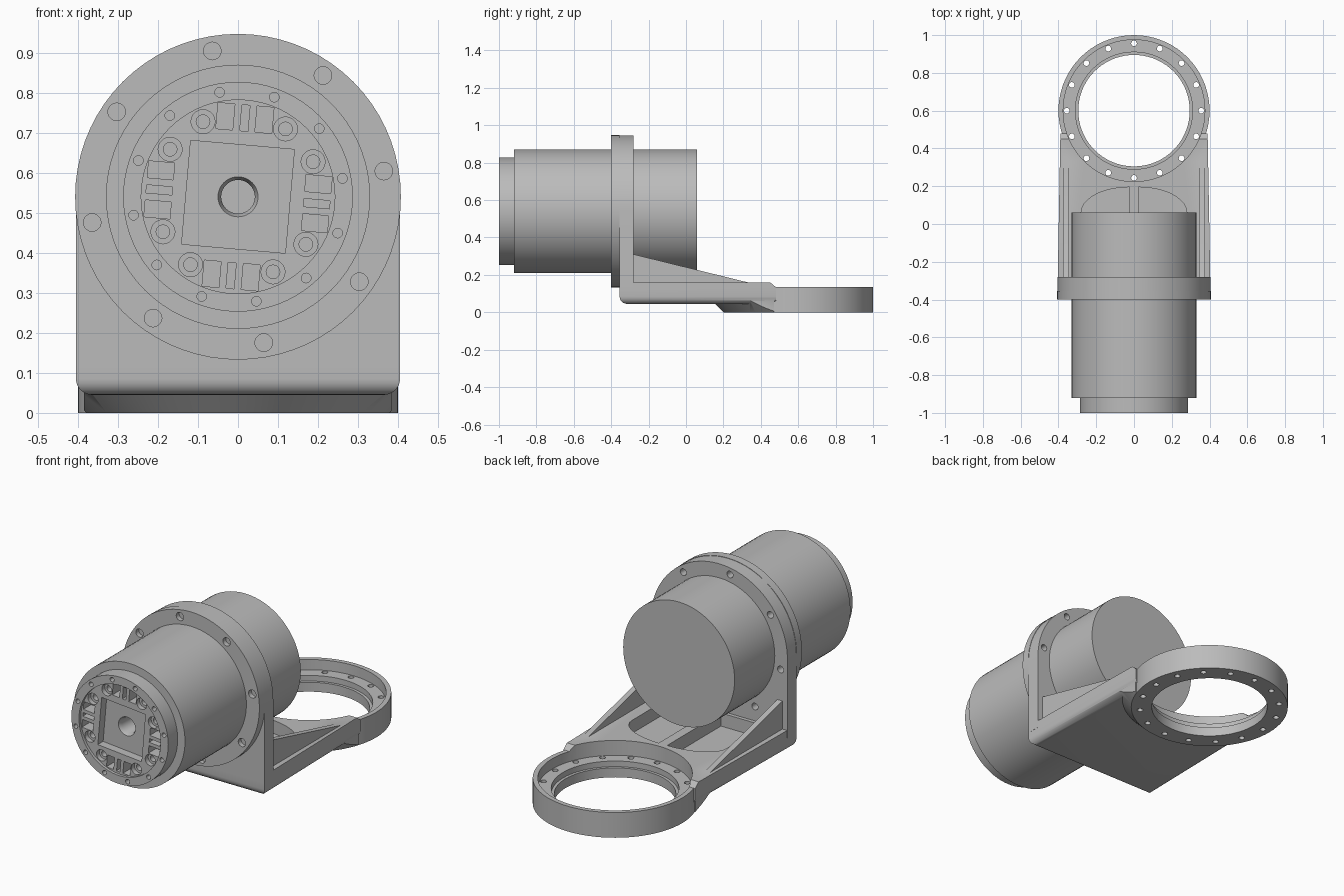
import bpy, bmesh
from math import sin, cos, radians, pi

if "Cube" in bpy.data.objects:
    bpy.data.objects.remove(bpy.data.objects["Cube"], do_unlink=True)

grey = bpy.data.materials.new("plain_grey")
grey.use_nodes = True
GREY = (0.5, 0.5, 0.5, 1)
grey.diffuse_color = GREY
grey.node_tree.nodes["Principled BSDF"].inputs["Base Color"].default_value = GREY

AXIS_Z = 0.54          # height of the motor axis
RING_Y = 0.6           # centre of the mounting ring
PLACE = {"x": lambda a, b, t: (t, a, b),
         "y": lambda a, b, t: (a, t, b),
         "z": lambda a, b, t: (a, b, t)}


def circle(cx, cy, r, n=72):
    return [(cx + r * cos(2 * pi * i / n), cy + r * sin(2 * pi * i / n)) for i in range(n)]


def rect(a0, a1, b0, b1):
    return [(a0, b0), (a1, b0), (a1, b1), (a0, b1)]


def polar(cx, cy, r, degrees):
    a = radians(degrees)
    return cx + r * cos(a), cy + r * sin(a)


def turned(points, degrees):
    """Turn an outline about the origin, then move it to the motor axis."""
    c, s = cos(radians(degrees)), sin(radians(degrees))
    return [(a * c - b * s, a * s + b * c + AXIS_Z) for a, b in points]


def solid(name, axis, *lofts):
    """Each loft is a list of (outline, offset) sections, capped at both ends."""
    bm = bmesh.new()
    for sections in lofts:
        rings = [[bm.verts.new(PLACE[axis](a, b, t)) for a, b in pts] for pts, t in sections]
        for low, high in zip(rings, rings[1:]):
            for i in range(len(low)):
                j = (i + 1) % len(low)
                bm.faces.new((low[i], low[j], high[j], high[i]))
        bm.faces.new(rings[0][::-1])
        bm.faces.new(rings[-1])
    bmesh.ops.recalc_face_normals(bm, faces=bm.faces)
    mesh = bpy.data.meshes.new(name)
    bm.to_mesh(mesh)
    bm.free()
    mesh.materials.append(grey)
    obj = bpy.data.objects.new(name, mesh)
    bpy.context.collection.objects.link(obj)
    return obj


def prism(points, low, high):
    return [(points, low), (points, high)]


def combine(obj, tool, operation="DIFFERENCE"):
    """Apply a boolean and throw the tool away."""
    mod = obj.modifiers.new("boolean", "BOOLEAN")
    mod.operation, mod.object, mod.solver = operation, tool, "EXACT"
    graph = bpy.context.evaluated_depsgraph_get()
    mesh = bpy.data.meshes.new_from_object(obj.evaluated_get(graph))
    obj.modifiers.clear()
    obj.data = mesh
    bpy.data.objects.remove(tool, do_unlink=True)


def cut(obj, axis, *lofts):
    combine(obj, solid("cutter", axis, *lofts))


def smooth(obj):
    bpy.ops.object.select_all(action="DESELECT")
    obj.select_set(True)
    bpy.context.view_layer.objects.active = obj
    bpy.ops.object.shade_smooth_by_angle(angle=radians(30))


# Motor body: stepped cap, barrel and bolting flange
steps = [(0.287, -1), (0.287, -0.92), (0.33, -0.92), (0.33, -0.4), (0.407, -0.4),
         (0.407, -0.355), (0.33, -0.355), (0.33, 0.06)]
motor = solid("motor", "y", [(circle(0, AXIS_Z, r), y) for r, y in steps])


def motor_holes(radius, hole, angles, low, high):
    return [prism(circle(*polar(0, AXIS_Z, radius, a), hole, 20), low, high) for a in angles]


flange_angles = range(10, 370, 45)
cut(motor, "y", *motor_holes(0.37, 0.022, flange_angles, -0.45, -0.375))
cut(motor, "y", *motor_holes(0.265, 0.012, range(10, 370, 30), -1.1, -0.97))

# Motor face: shallow recess, square pocket, shaft bore
cut(motor, "y", prism(circle(0, AXIS_Z, 0.242), -1.1, -0.985))
cut(motor, "y", prism(turned(rect(-0.13, 0.13, -0.13, 0.13), -5), -1.1, -0.94))
cut(motor, "y", [(circle(0, AXIS_Z, 0.05), -1.1), (circle(0, AXIS_Z, 0.05), -0.94),
                 (circle(0, AXIS_Z, 0.042), -0.92), (circle(0, AXIS_Z, 0.042), -0.8)])

# Motor face: counterbored screws and ribbed slots around the pocket
screws = [40 + q * 90 + d for q in range(4) for d in (-15, 15)]
cut(motor, "y", *motor_holes(0.207, 0.03, screws, -1.1, -0.96))
cut(motor, "y", *motor_holes(0.207, 0.017, screws, -1.1, -0.93))
slots = [prism(turned(rect(0.165, 0.23, m - w, m + w), q * 90 - 5), -1.1, -0.92)
         for q in range(4) for m, w in ((-0.049, 0.021), (0, 0.01), (0.049, 0.021))]
cut(motor, "y", *slots)
smooth(motor)

# Bracket foot: tapered block with rounded lower edges
foot_side = [(-0.355, 0.045), (0.48, 0.045), (0.48, 0.135), (0.45, 0.16), (-0.355, 0.16)]
bracket = solid("bracket", "x", prism(foot_side, -0.405, 0.405))
bm = bmesh.new()
bm.from_mesh(bracket.data)
for v in bm.verts:
    v.co.x *= 1 - 0.045 * (v.co.y + 0.355)
low_edges = [e for e in bm.edges if all(v.co.z < 0.05 for v in e.verts)
             and any(v.co.y < 0 for v in e.verts)]
bmesh.ops.bevel(bm, geom=low_edges, offset=0.04, segments=6, profile=0.5, affect="EDGES")
bm.to_mesh(bracket.data)
bm.free()

# Upright arched plate behind the flange
arch = [polar(0, AXIS_Z, 0.405, a) for a in range(0, 181, 5)]
plate = solid("plate", "y", prism(arch + [(-0.405, 0.12), (0.405, 0.12)], -0.355, -0.28))
combine(bracket, plate, "UNION")

# Triangular side gussets
wedge = [(-0.3, 0.12), (0.33, 0.12), (0.33, 0.16), (-0.28, 0.31), (-0.3, 0.31)]
gussets = solid("gussets", "x", prism(wedge, -0.375, -0.345), prism(wedge, 0.345, 0.375))
combine(bracket, gussets, "UNION")

# Flared underside joining foot and ring
flare = solid("flare", "z", [(circle(0, RING_Y, 0.4), 0), (circle(0, RING_Y, 0.49), 0.09)])
combine(flare, solid("limit", "z", prism(rect(-0.385, 0.385, 0, 0.47), -0.1, 0.2)), "INTERSECT")
combine(bracket, flare, "UNION")

# Mounting ring with stepped bore and bolt circle
combine(bracket, solid("ring", "z", prism(circle(0, RING_Y, 0.4), 0, 0.135)), "UNION")
bore = [(0.295, -0.1), (0.295, 0.05), (0.31, 0.05), (0.31, 0.08), (0.375, 0.08), (0.375, 0.3)]
cut(bracket, "z", [(circle(0, RING_Y, r), z) for r, z in bore])
cut(bracket, "z", *[prism(circle(*polar(0, RING_Y, 0.356, k * 22.5), 0.015, 16), -0.1, 0.12)
                    for k in range(16)])

# Two round-ended pockets in the foot, leaving a centre rib
pockets = []
for side in (-1, 1):
    bend = [(side * (0.025 + 0.255 * cos(radians(a))), 0.06 + 0.135 * sin(radians(a)))
            for a in range(0, 91, 10)]
    pockets.append(prism([(side * 0.025, -0.26), (side * 0.28, -0.26)] + bend, 0.09, 0.3))
cut(bracket, "z", *pockets)

# Bolt holes in the back of the plate
cut(bracket, "y", *motor_holes(0.37, 0.018, flange_angles, -0.32, -0.2))
smooth(bracket)
